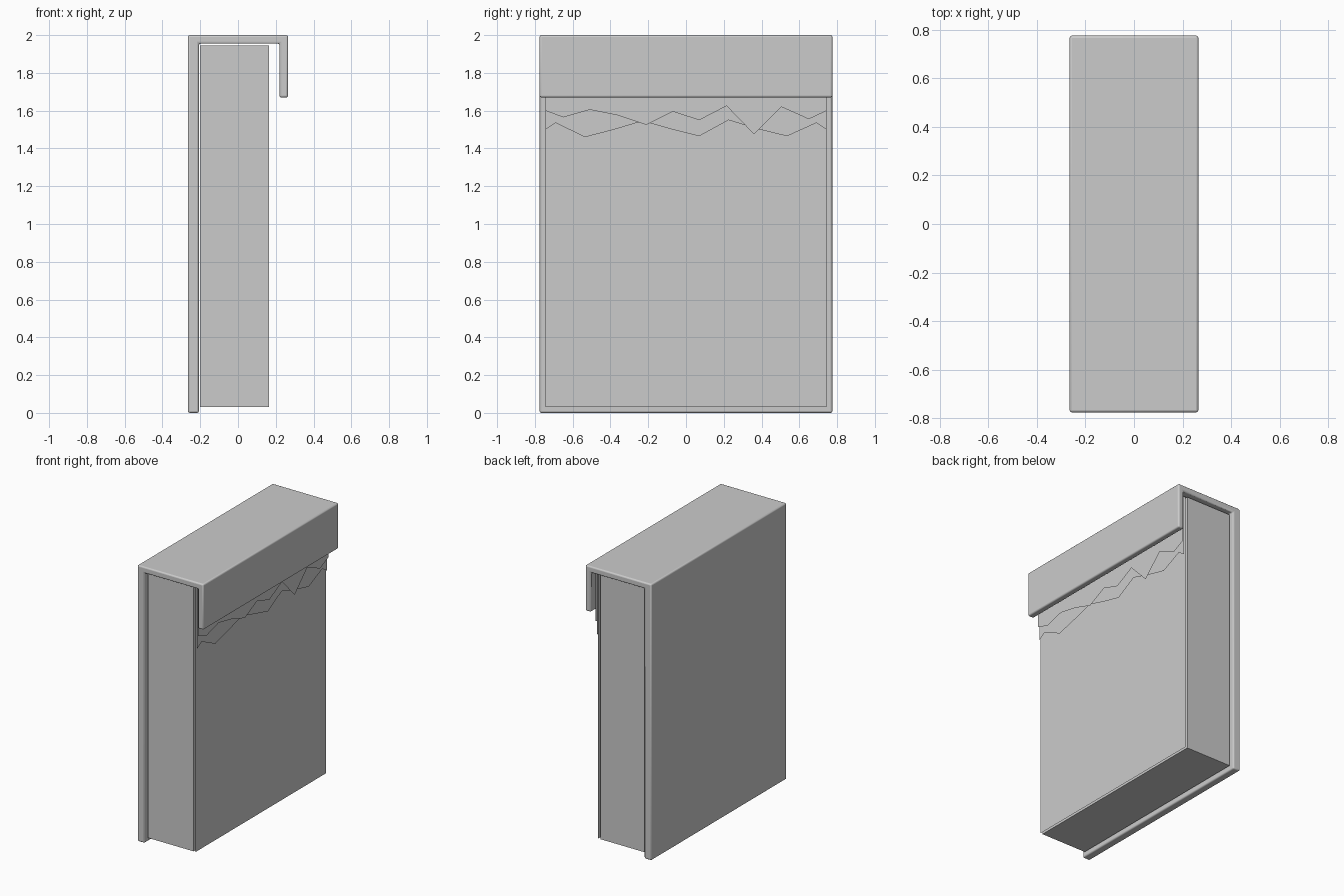
import bpy

if "Cube" in bpy.data.objects:
    bpy.data.objects.remove(bpy.data.objects["Cube"])


def prism(name, profile, y0, y1):
    """Extrude an x-z outline along y."""
    n = len(profile)
    verts = [(x, y, z) for y in (y0, y1) for x, z in profile]
    faces = [list(range(n)), list(range(2 * n - 1, n - 1, -1))]
    faces += [[i, i + n, (i + 1) % n + n, (i + 1) % n] for i in range(n)]
    return add(name, verts, faces)


def add(name, verts, faces):
    mesh = bpy.data.meshes.new(name)
    mesh.from_pydata(verts, [], faces)
    mesh.update()
    obj = bpy.data.objects.new(name, mesh)
    bpy.context.collection.objects.link(obj)
    return obj


def sheet(name, x, lower_edge, top=1.945):
    """Paper-thin sheet facing +x whose bottom follows lower_edge (y, z)."""
    n = len(lower_edge)
    verts = [(x, y, z) for y, z in lower_edge] + [(x, y, top) for y, z in lower_edge]
    faces = [[i, i + 1, i + 1 + n, i + n] for i in range(n - 1)]
    return add(name, verts, faces)


# Folded cover: tall back, spine on top and short front flap
cover = prism("folded_cover", [
    (-0.265, 0), (-0.207, 0), (-0.207, 1.955), (0.22, 1.955),
    (0.22, 1.67), (0.265, 1.67), (0.265, 2), (-0.265, 2)], -0.775, 0.775)
bev = cover.modifiers.new("soft_edges", 'BEVEL')
bev.width = 0.01
bev.segments = 3
bpy.context.view_layer.objects.active = cover
cover.select_set(True)
bpy.ops.object.shade_smooth_by_angle()

# Thick stack of pages
W = 0.745
prism("page_block", [(-0.2, 0.03), (0.165, 0.03), (0.165, 1.945), (-0.2, 1.945)], -W, W)

# Loose top page
sheet("top_page", 0.182, [(-W, 0.03), (W, 0.03)])

# Torn stubs of removed pages
sheet("torn_stub_inner", 0.192, [
    (-W, 1.5), (-0.69, 1.535), (-0.535, 1.46), (-0.38, 1.5), (-0.23, 1.545),
    (-0.07, 1.5), (0.07, 1.465), (0.225, 1.55), (0.38, 1.503), (0.535, 1.465),
    (0.69, 1.535), (W, 1.5)])
sheet("torn_stub_outer", 0.202, [
    (-W, 1.6), (-0.65, 1.565), (-0.51, 1.605), (-0.36, 1.575), (-0.21, 1.525),
    (-0.07, 1.595), (0.07, 1.55), (0.215, 1.625), (0.36, 1.475), (0.505, 1.62),
    (0.65, 1.555), (W, 1.6)])
